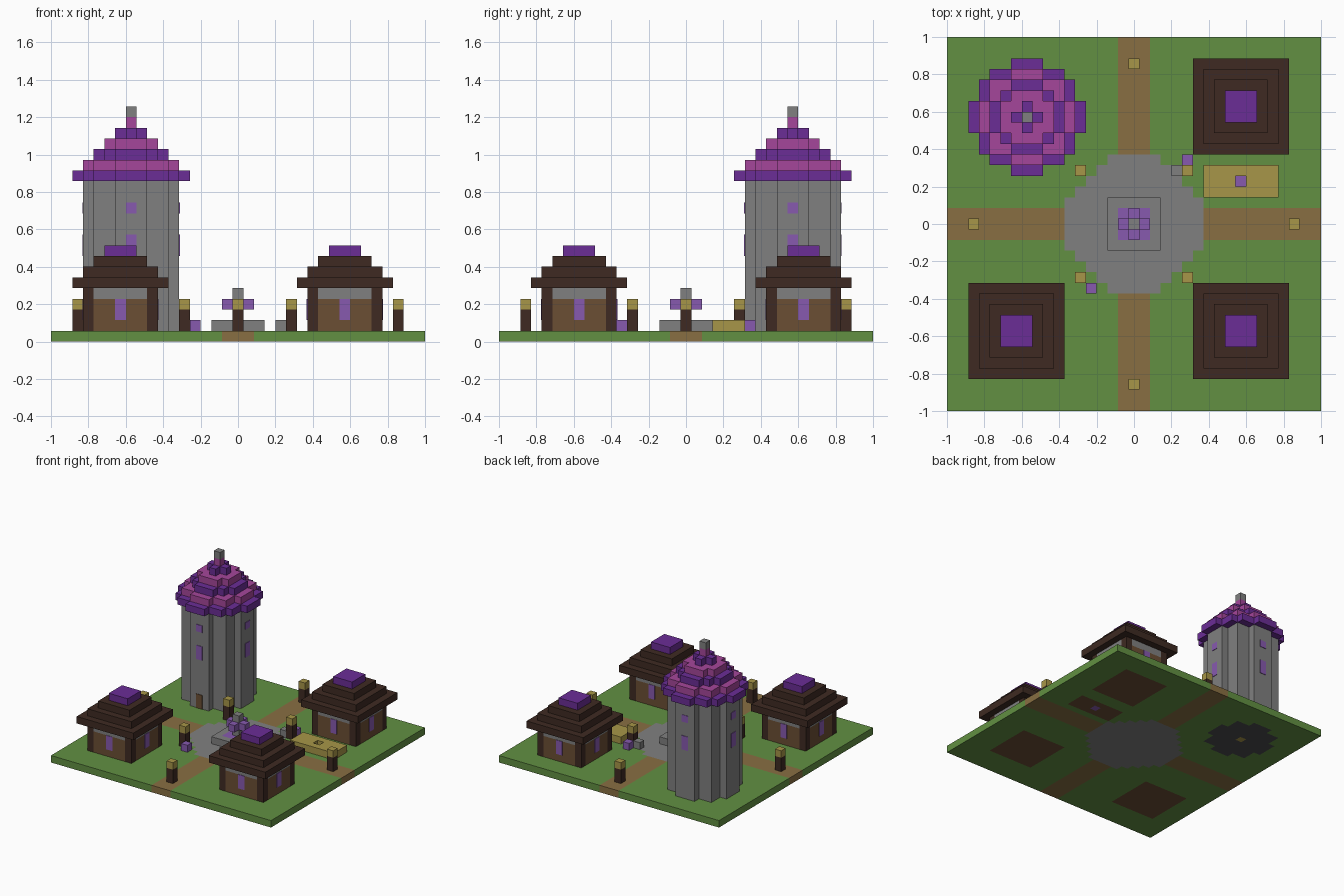
import bpy, bmesh, math

cube = bpy.data.objects.get("Cube")
if cube:
    bpy.data.objects.remove(cube, do_unlink=True)

N = 35                # cells along each side of the ground
U = 2 / N             # size of one cell
PROUD = 0.14          # extra length that makes panes stand just proud of walls


def material(name, *rgb):
    def linear(c):
        c /= 255
        return c / 12.92 if c <= 0.04045 else ((c + 0.055) / 1.055) ** 2.4
    color = tuple(linear(c) for c in rgb) + (1,)
    m = bpy.data.materials.new(name)
    m.use_nodes = True
    m.diffuse_color = color
    bsdf = next(n for n in m.node_tree.nodes if n.type == 'BSDF_PRINCIPLED')
    bsdf.inputs["Base Color"].default_value = color
    bsdf.inputs["Roughness"].default_value = 0.9
    return m


GRASS = material("grass green", 98, 144, 66)
PATH = material("path brown", 137, 111, 66)
STONE = material("stone grey", 128, 128, 128)
SLATE = material("dark grey", 74, 74, 78)
TIMBER = material("dark timber", 62, 42, 34)
PLANK = material("plank brown", 107, 78, 52)
PURPLE = material("deep purple", 107, 45, 150)
MAGENTA = material("magenta", 165, 70, 155)
LILAC = material("lilac", 135, 90, 175)
STRAW = material("straw yellow", 167, 150, 72)


def finish(name, bm, *mats):
    bmesh.ops.recalc_face_normals(bm, faces=bm.faces)
    bmesh.ops.scale(bm, vec=(U, U, U), verts=bm.verts)
    mesh = bpy.data.meshes.new(name)
    bm.to_mesh(mesh)
    bm.free()
    for m in mats:
        mesh.materials.append(m)
    obj = bpy.data.objects.new(name, mesh)
    bpy.context.collection.objects.link(obj)
    return obj


def blocks(name, mat, boxes):
    """Boxes given as centre x, centre y, width, depth, bottom, height in cells."""
    bm = bmesh.new()
    for x, y, w, d, z, h in boxes:
        verts = bmesh.ops.create_cube(bm, size=1)["verts"]
        bmesh.ops.scale(bm, vec=(w, d, h), verts=verts)
        bmesh.ops.translate(bm, vec=(x, y, z + h / 2), verts=verts)
    return finish(name, bm, mat)


def stepped_disc(name, mat, x, y, radius, z, h):
    """Round prism with a stepped outline that follows the cell grid."""
    limit = (radius + 0.3) ** 2
    right = []
    for row in range(-radius, radius + 1):
        half = math.floor(math.sqrt(limit - row * row)) + 0.5
        for p in ((half, row - 0.5), (half, row + 0.5)):
            if p not in right:
                right.append(p)
    outline = right + [(-px, py) for px, py in reversed(right)]
    bm = bmesh.new()
    face = bm.faces.new([bm.verts.new((x + px, y + py, z)) for px, py in outline])
    top = bmesh.ops.extrude_face_region(bm, geom=[face])["geom"]
    bmesh.ops.translate(bm, vec=(0, 0, h),
                        verts=[v for v in top if isinstance(v, bmesh.types.BMVert)])
    return finish(name, bm, mat)


HOUSES = {"front_left_side": (-11, -10), "front_right_side": (10, -10),
          "back_right_side": (10, 11)}
TX, TY = -10, 10      # tower centre
SX, SY = 10, 4        # market stall centre

# Ground, with paths, plaza and building floors set by cell
GROUND_MATS = [GRASS, PATH, STONE, SLATE, PLANK, STRAW, LILAC]


def ground_material(x, y):
    tower = (x - TX) ** 2 + (y - TY) ** 2
    if tower == 0:
        return STRAW
    if tower < 19:
        return SLATE
    if (x, y) == (SX, SY):
        return LILAC
    if abs(x - SX) <= 3 and abs(y - SY) <= 1:
        return PLANK
    if any(max(abs(x - hx), abs(y - hy)) <= 3 for hx, hy in HOUSES.values()):
        return PLANK
    if x * x + y * y <= 40:
        return STONE
    return PATH if min(abs(x), abs(y)) <= 1 else GRASS


bm = bmesh.new()
bmesh.ops.create_grid(bm, x_segments=N, y_segments=N, size=N / 2)
top = bmesh.ops.extrude_face_region(bm, geom=bm.faces[:])["geom"]
bmesh.ops.translate(bm, vec=(0, 0, 1),
                    verts=[v for v in top if isinstance(v, bmesh.types.BMVert)])
for f in bm.faces:
    c = f.calc_center_median() * 0.99
    f.material_index = GROUND_MATS.index(ground_material(round(c.x), round(c.y)))
finish("ground", bm, *GROUND_MATS)

# Houses
for label, (x, y) in HOUSES.items():
    name = label + "_house"
    blocks(name + "_posts", TIMBER,
           [(x + 3 * i, y + 3 * j, 1, 1, 1, 4) for i in (-1, 1) for j in (-1, 1)])
    blocks(name + "_walls", PLANK, [(x, y, 7, 5, 1, 3), (x, y, 5, 7, 1, 3)])
    blocks(name + "_wall_band", STONE, [(x, y, 7, 5, 4, 1), (x, y, 5, 7, 4, 1)])
    blocks(name + "_windows", LILAC,
           [(x, y, 7 + PROUD, 1, 2, 2), (x, y, 1, 7 + PROUD, 2, 2)])
    blocks(name + "_roof", TIMBER,
           [(x, y, 9 - 2 * i, 9 - 2 * i, 5 + i, 1) for i in range(3)])
    blocks(name + "_roof_cap", PURPLE, [(x, y, 3, 3, 8, 1)])

# Tower with a striped stepped roof
stepped_disc("tower_wall", STONE, TX, TY, 4, 1, 14)
panes = []
for z, h in ((8, 2), (12, 1)):
    panes += [(TX, TY, 9 + PROUD, 1, z, h), (TX, TY, 1, 9 + PROUD, z, h)]
blocks("tower_windows", LILAC, panes)
blocks("tower_door", PLANK, [(TX, TY - 4.5, 1, PROUD, 1, 2)])
for i in range(6):
    stepped_disc(f"tower_roof_tier_{i + 1}", MAGENTA if i % 2 else PURPLE,
                 TX, TY, 5 - i, 15 + i, 1)
blocks("tower_finial", STONE, [(TX, TY, 1, 1, 21, 1)])

# Fountain
blocks("fountain_basin", STONE,
       [(2 * s, 0, 1, 5, 1, 1) for s in (-1, 1)] +
       [(0, 2 * s, 3, 1, 1, 1) for s in (-1, 1)])
blocks("fountain_water", LILAC, [(0, 0, 3, 3, 1, 1)])
blocks("fountain_column", STONE, [(0, 0, 1, 1, 2, 3)])
blocks("fountain_spray", LILAC,
       [(s, 0, 1, 1, 3, 1) for s in (-1, 1)] + [(0, s, 1, 1, 3, 1) for s in (-1, 1)])

# Lanterns along the paths and around the plaza
spots = [(5 * i, 5 * j) for i in (-1, 1) for j in (-1, 1)]
for s in (-15, 15):
    spots += [(s, 0), (0, s)]
blocks("lantern_posts", TIMBER, [(x, y, 1, 1, 1, 2) for x, y in spots])
blocks("lantern_lamps", STRAW, [(x, y, 1, 1, 3, 1) for x, y in spots])

# Straw stall with an open well in the middle
blocks("straw_stall", STRAW,
       [(SX + 2 * s, SY, 3, 3, 1, 1) for s in (-1, 1)] +
       [(SX, SY + s, 1, 1, 1, 1) for s in (-1, 1)])

# Loose crates
blocks("lilac_crates", LILAC, [(5, 6, 1, 1, 1, 1), (-4, -6, 1, 1, 1, 1)])
blocks("stone_crate", STONE, [(4, 5, 1, 1, 1, 1)])
